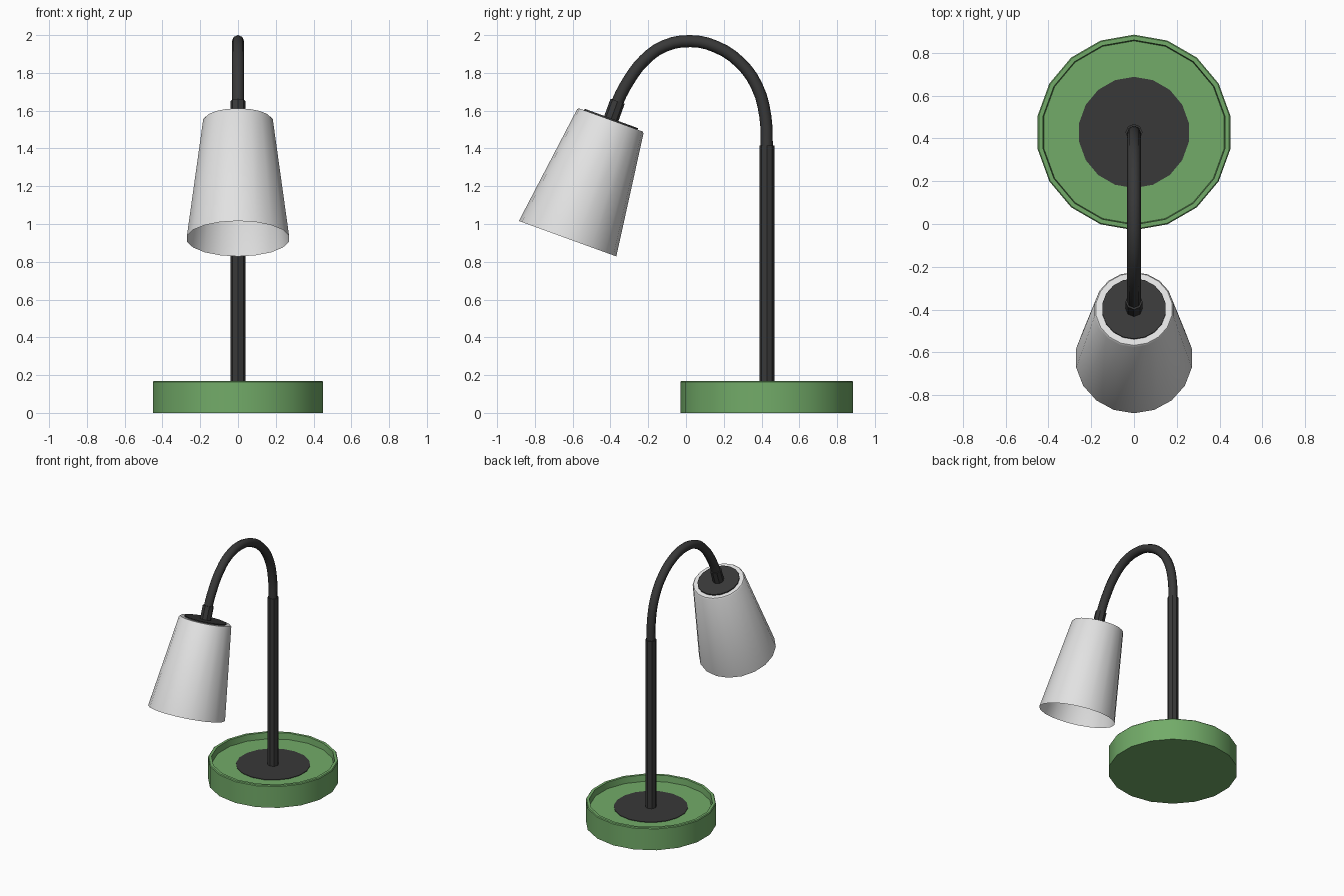
import bpy, bmesh, math
from mathutils import Matrix, Vector

cube = bpy.data.objects.get("Cube")
if cube:
    bpy.data.objects.remove(cube, do_unlink=True)


def material(name, rgb):
    m = bpy.data.materials.new(name)
    m.use_nodes = True
    m.diffuse_color = (*rgb, 1)
    m.node_tree.nodes["Principled BSDF"].inputs["Base Color"].default_value = (*rgb, 1)
    return m


green = material("leaf green", (0.17, 0.41, 0.14))
black = material("soft black", (0.04, 0.04, 0.04))
white = material("shade white", (0.76, 0.76, 0.76))


def smooth(obj, angle):
    bpy.ops.object.select_all(action="DESELECT")
    obj.select_set(True)
    bpy.context.view_layer.objects.active = obj
    bpy.ops.object.shade_smooth_by_angle(angle=math.radians(angle))


def lathe(name, profile, mat, place, sides=18, angle=35):
    """Revolve (radius, height) points about z; a radius of 0 closes the end."""
    bm = bmesh.new()
    rings = []
    for r, z in profile:
        if r == 0:
            rings.append([bm.verts.new((0, 0, z))] * sides)
        else:
            turns = [math.tau * i / sides for i in range(sides)]
            rings.append([bm.verts.new((r * math.sin(a), r * math.cos(a), z)) for a in turns])
    for low, high in zip(rings, rings[1:]):
        for i in range(sides):
            j = (i + 1) % sides
            corners = dict.fromkeys((low[j], low[i], high[i], high[j]))
            bm.faces.new(list(corners))
    mesh = bpy.data.meshes.new(name)
    bm.to_mesh(mesh)
    bm.free()
    obj = bpy.data.objects.new(name, mesh)
    bpy.context.collection.objects.link(obj)
    mesh.materials.append(mat)
    obj.matrix_world = place
    bpy.context.view_layer.update()
    smooth(obj, angle)
    return obj


# Dished base with a raised rim, and the plate in its middle
stand = Matrix.Translation((0, 0.428, 0))
lathe("base", [(0, 0), (0.457, 0), (0.457, 0.164), (0.452, 0.17),
               (0.432, 0.17), (0.428, 0.122), (0, 0.122)], green, stand)
lathe("base_plate", [(0.26, 0.122), (0.26, 0.126), (0, 0.126)], black, stand)

# Straight post
lathe("post", [(0.04, 0.122), (0.04, 1.415), (0, 1.415)], black, stand, sides=8)

# Bent neck
path = [(0.428, 1.40), (0.42, 1.57), (0.375, 1.73), (0.285, 1.855), (0.16, 1.938),
        (0.025, 1.968), (-0.115, 1.942), (-0.22, 1.868), (-0.30, 1.765), (-0.365, 1.64), (-0.39, 1.56)]
curve = bpy.data.curves.new("neck", "CURVE")
curve.dimensions = "3D"
curve.bevel_depth = 0.032
curve.bevel_resolution = 2
curve.resolution_u = 3
spline = curve.splines.new("BEZIER")
spline.bezier_points.add(len(path) - 1)
for p, (y, z) in zip(spline.bezier_points, path):
    p.co = (0, y, z)
    p.handle_left_type = p.handle_right_type = "AUTO"
curve.materials.append(black)
neck = bpy.data.objects.new("neck", curve)
bpy.context.collection.objects.link(neck)

# Tilted head: its local z runs from the open mouth up to the closed top
head = Matrix.Translation((0, -0.398, 1.551)) @ Matrix.Rotation(math.radians(-20), 4, "X")
lathe("shade", [(0.2745, -0.669), (0.187, -0.008), (0.18, 0), (0, 0)], white, head)
lathe("shade_cap", [(0.15, 0), (0.15, 0.008), (0, 0.008)], black, head)
lathe("collar", [(0.04, 0), (0.04, 0.105), (0, 0.105)], black, head, sides=8)
